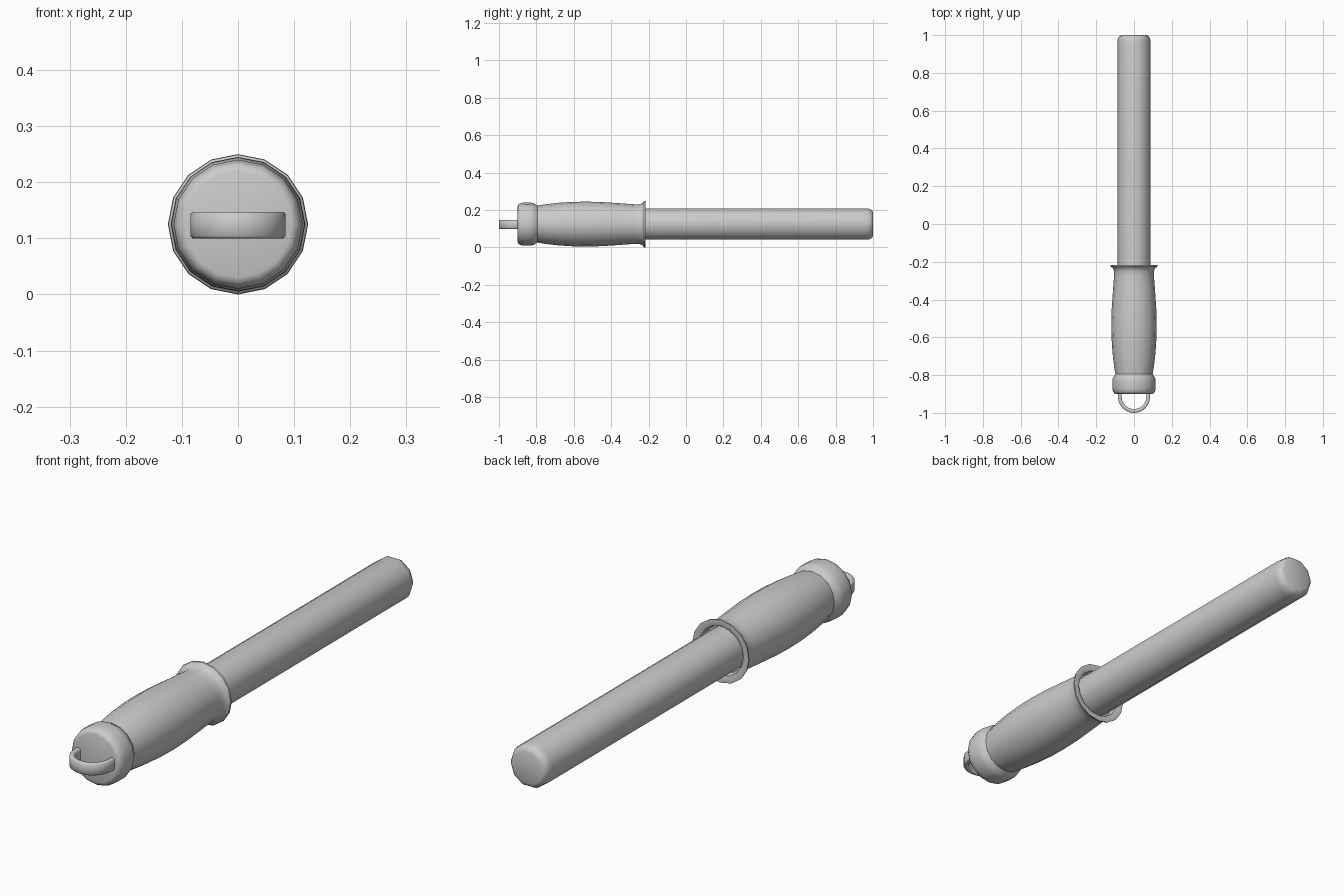
import bpy, bmesh, math
from mathutils import Vector

if "Cube" in bpy.data.objects:
    bpy.data.objects.remove(bpy.data.objects["Cube"])

CZ = 0.125  # height of the long axis


def finish(name, bm, angle=40):
    bmesh.ops.recalc_face_normals(bm, faces=bm.faces)
    me = bpy.data.meshes.new(name)
    bm.to_mesh(me)
    bm.free()
    ob = bpy.data.objects.new(name, me)
    bpy.context.collection.objects.link(ob)
    bpy.ops.object.select_all(action='DESELECT')
    ob.select_set(True)
    bpy.context.view_layer.objects.active = ob
    bpy.ops.object.shade_smooth_by_angle(angle=math.radians(angle))
    return ob


def lathe(name, profile, sides):
    """Revolve (y, radius) pairs around the long axis and cap both ends."""
    bm = bmesh.new()
    rings = []
    for y, r in profile:
        rings.append([bm.verts.new((r * math.cos(i * math.tau / sides), y,
                                    CZ + r * math.sin(i * math.tau / sides)))
                      for i in range(sides)])
    for a, b in zip(rings, rings[1:]):
        for i in range(sides):
            j = (i + 1) % sides
            bm.faces.new((a[i], a[j], b[j], b[i]))
    bm.faces.new(rings[0])
    bm.faces.new(rings[-1])
    return finish(name, bm)


# ten-sided rod with a rounded tip
lathe("rod", [(-0.30, 0.088), (0.965, 0.088), (0.982, 0.085),
              (0.995, 0.077), (1.0, 0.065)], 10)

# swelling grip with a flared, slightly hollow collar
lathe("grip", [(-0.82, 0.095), (-0.80, 0.098), (-0.75, 0.106), (-0.68, 0.114),
               (-0.60, 0.119), (-0.53, 0.120), (-0.45, 0.118), (-0.36, 0.112),
               (-0.28, 0.106), (-0.25, 0.106), (-0.235, 0.111), (-0.224, 0.124),
               (-0.217, 0.125), (-0.216, 0.121), (-0.222, 0.098),
               (-0.245, 0.093)], 16)

# rounded pommel
lathe("pommel", [(-0.90, 0.095), (-0.897, 0.104), (-0.888, 0.111),
                 (-0.87, 0.115), (-0.83, 0.115), (-0.815, 0.112),
                 (-0.803, 0.104), (-0.785, 0.094)], 16)

# flat lanyard loop: rectangular section swept around a half circle
bm = bmesh.new()
steps, base = 12, -0.915
path = [((1, 0), -0.885)]
for k in range(steps + 1):
    t = math.pi * k / steps
    path.append(((math.cos(t), math.sin(t)), base))
path.append(((-1, 0), -0.885))
rings = []
b = 0.004
section = [(0.065, 0.1 + b), (0.065 + b, 0.1), (0.085 - b, 0.1), (0.085, 0.1 + b),
           (0.085, 0.147 - b), (0.085 - b, 0.147), (0.065 + b, 0.147), (0.065, 0.147 - b)]
for (dx, dy), y in path:
    rings.append([bm.verts.new((r * dx, y - r * dy, z)) for r, z in section])
for p, q in zip(rings, rings[1:]):
    for i in range(8):
        j = (i + 1) % 8
        bm.faces.new((p[i], p[j], q[j], q[i]))
bm.faces.new(rings[0])
bm.faces.new(rings[-1])
finish("lanyard_loop", bm, 50)
